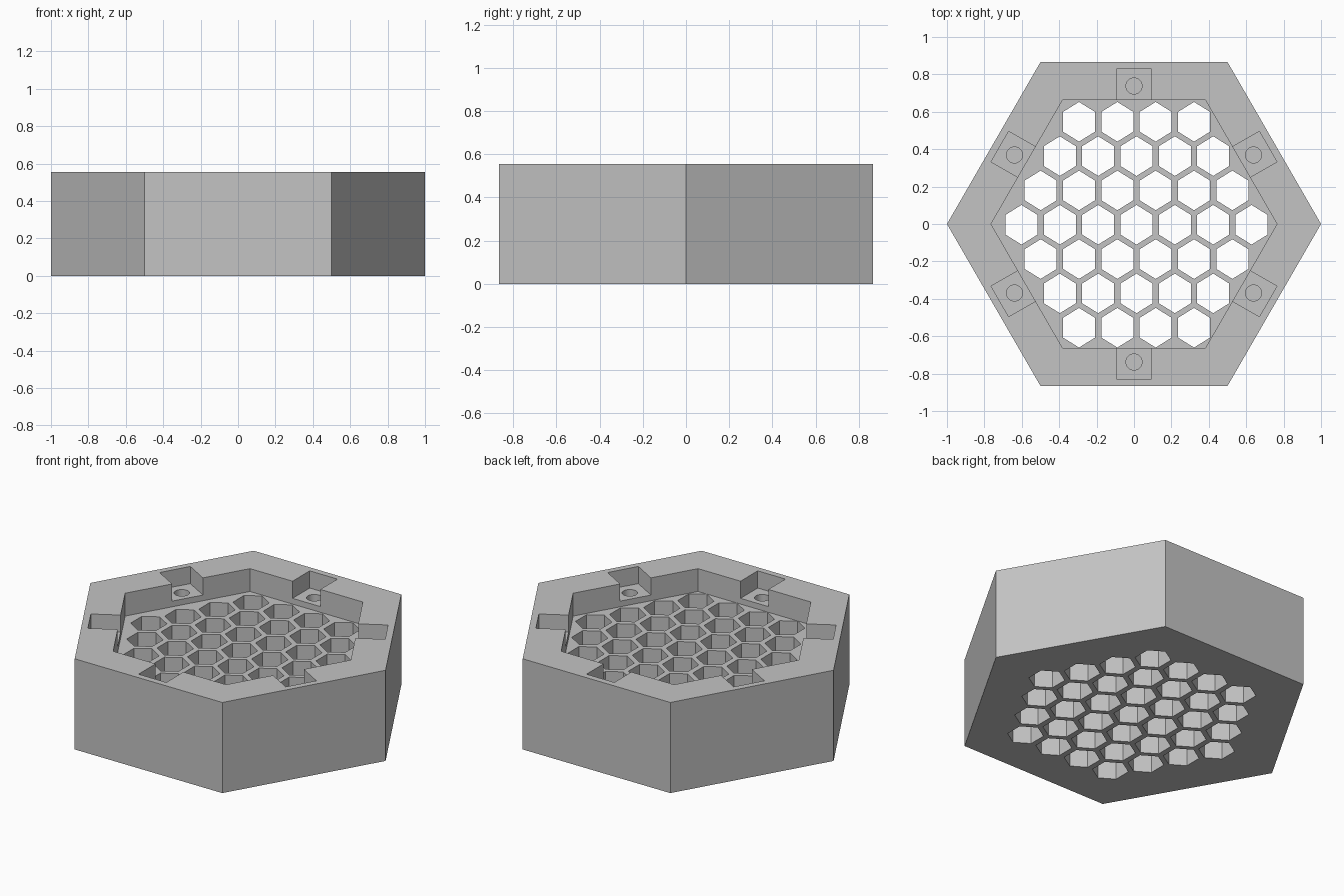
import bpy
import math
from mathutils import Matrix, Vector

cube = bpy.data.objects.get("Cube")
if cube:
    bpy.data.objects.remove(cube, do_unlink=True)

HEIGHT = 0.555
FLOOR = 0.415          # floor of the wide recess
POCKET_FLOOR = 0.45    # floor of the six clip pockets
TOP = HEIGHT + 0.1     # cutters overshoot the top
SQ3 = math.sqrt(3)

grey = bpy.data.materials.new("plain grey")
grey.use_nodes = True
colour = (0.55, 0.55, 0.55, 1)
grey.diffuse_color = colour
grey.node_tree.nodes["Principled BSDF"].inputs["Base Color"].default_value = colour


def ring(sides, radius, turn=0.0):
    return [Vector((radius * math.cos(turn + math.tau * i / sides),
                    radius * math.sin(turn + math.tau * i / sides)))
            for i in range(sides)]


def prisms(name, outlines, low, high):
    """One object holding an upright prism for every outline."""
    verts, faces = [], []
    for outline in outlines:
        n, b = len(outline), len(verts)
        verts += [(p.x, p.y, low) for p in outline]
        verts += [(p.x, p.y, high) for p in outline]
        faces.append([b + i for i in reversed(range(n))])
        faces.append([b + n + i for i in range(n)])
        for i in range(n):
            j = (i + 1) % n
            faces.append([b + i, b + j, b + n + j, b + n + i])
    mesh = bpy.data.meshes.new(name)
    mesh.from_pydata(verts, [], faces)
    mesh.materials.append(grey)
    obj = bpy.data.objects.new(name, mesh)
    bpy.context.collection.objects.link(obj)
    return obj


def cut(target, cutter):
    cutter.hide_render = True
    mod = target.modifiers.new(cutter.name, 'BOOLEAN')
    mod.operation = 'DIFFERENCE'
    mod.solver = 'EXACT'
    mod.object = cutter
    bpy.context.view_layer.objects.active = target
    bpy.ops.object.modifier_apply(modifier=mod.name)
    bpy.data.objects.remove(cutter, do_unlink=True)


def around(outline):
    """Repeat an outline on each of the six sides."""
    return [[Matrix.Rotation(k * math.pi / 3, 2) @ p for p in outline] for k in range(6)]


# Solid hexagonal block
body = prisms("honeycomb_tray", [ring(6, 1.0)], 0, HEIGHT)

# Wide recess in the top
cut(body, prisms("recess_cutter", [ring(6, 0.662 * 2 / SQ3)], FLOOR, TOP))

# Square pockets opening into the recess
square = [Vector(p) for p in ((-0.094, 0.6), (0.094, 0.6), (0.094, 0.828), (-0.094, 0.828))]
cut(body, prisms("pocket_cutter", around(square), POCKET_FLOOR, TOP))

# Round blind hole in every pocket
circle = [p + Vector((0, 0.738)) for p in ring(32, 0.043)]
cut(body, prisms("round_hole_cutter", around(circle), POCKET_FLOOR - 0.15, TOP))

# Honeycomb of through holes, four to seven per row
cell = [Vector((p.x * 0.93, p.y)) for p in ring(6, 0.106, math.pi / 6)]
cells = []
for row in range(-3, 4):
    count = 7 - abs(row)
    for i in range(count):
        centre = Vector(((i - (count - 1) / 2) * 0.205 + 0.0135, row * 0.1835 - 0.004))
        cells.append([p + centre for p in cell])
cut(body, prisms("honeycomb_cutter", cells, -0.1, FLOOR + 0.05))

# Smooth only the round walls
bpy.ops.object.select_all(action='DESELECT')
body.select_set(True)
bpy.context.view_layer.objects.active = body
bpy.ops.object.shade_smooth_by_angle(angle=math.radians(30))
